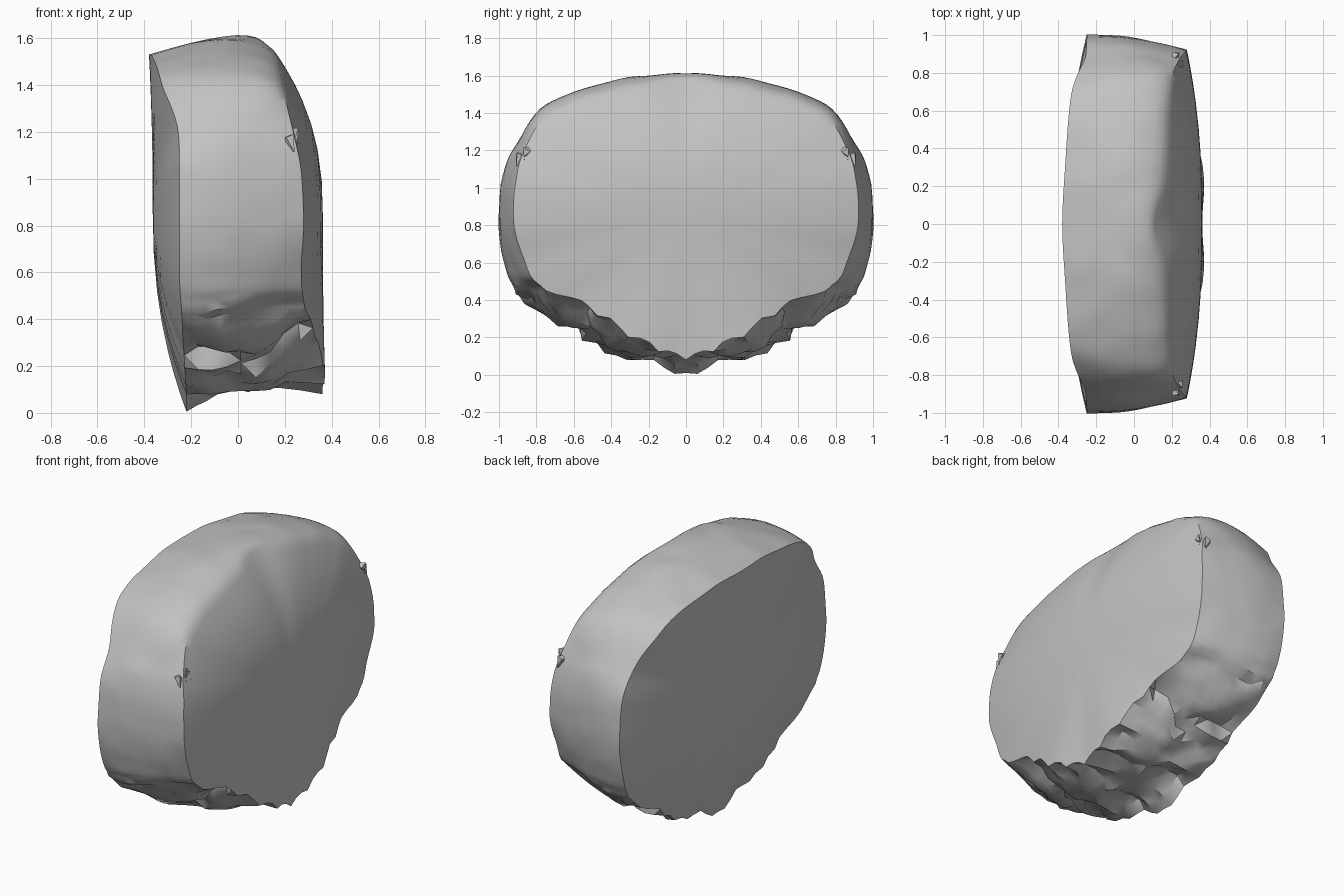
import bpy
import bmesh
import math
import random
from mathutils import Vector, noise

random.seed(4)
default_cube = bpy.data.objects.get("Cube")
if default_cube:
    bpy.data.objects.remove(default_cube)

stone = bpy.data.materials.new("stone grey")
stone.use_nodes = True
stone_colour = (0.54, 0.54, 0.54, 1)
stone.diffuse_color = stone_colour
stone.node_tree.nodes["Principled BSDF"].inputs["Base Color"].default_value = stone_colour

# Half outlines from crown to keel: right rim, middle of the band, left rim
RIGHT_RIM = [(-.38, 0, 1.53), (-.365, .3, 1.52), (-.345, .58, 1.47), (-.32, .74, 1.39),
             (-.26, .88, 1.23), (-.25, .98, 1.05), (-.25, 1, .8), (-.25, .96, .58),
             (-.24, .87, .42), (-.23, .6, .22), (-.22, .3, .08), (-.22, 0, .01)]
MIDDLE = [(-.03, 0, 1.61), (-.03, .3, 1.59), (0, .6, 1.51), (0, .78, 1.42),
          (0, .9, 1.24), (0, .97, 1.07), (0, .985, .8), (0, .95, .6),
          (0, .88, .46), (.04, .6, .25), (.04, .3, .12), (0, 0, .105)]
LEFT_RIM = [(.11, 0, 1.575), (.16, .25, 1.54), (.18, .6, 1.45), (.2, .78, 1.35),
            (.24, .87, 1.18), (.27, .91, 1.03), (.28, .92, .8), (.27, .87, .62),
            (.28, .78, .48), (.32, .53, .35), (.37, .25, .18), (.36, 0, .08)]
STEPS = 5
BAND = 9


def smooth_path(points):
    """Pass a smooth curve through the points."""
    pts = [Vector(p) for p in points]
    first, last = pts[1].copy(), pts[-2].copy()
    first.y, last.y = -first.y, -last.y
    pts = [first] + pts + [last]
    path = []
    for a, b, c, d in zip(pts, pts[1:], pts[2:], pts[3:]):
        for k in range(STEPS):
            t = k / STEPS
            path.append(b + (c - a) * t / 2 + (a - b * 2.5 + c * 2 - d / 2) * t ** 2
                        + ((b - c) * 3 + d - a) * t ** 3 / 2)
    return path + [pts[-2]]


def weather(p, edge):
    """Dent the surface slightly, and fold the underside into crags."""
    middle = Vector((p.x, 0, .85))
    outward = (p - middle).normalized()
    depth = noise.noise(p * 7) * .008
    craggy = min(1, max(0, (.5 - p.z) / .06))
    fold = abs(noise.noise(Vector((p.x * 3, p.y * 6, p.z * 8)))) * 2
    depth += craggy * (.025 - fold * .1) * (.5 if edge else 1)
    seam = min(1, p.y / .08)
    return p + outward * depth * seam


def cap_rings(rim, centre_x, power):
    """Shrink a rim towards the middle of a domed side."""
    rings = []
    for s in (0, .2, .4, .55, .7, .8, .9, .96):
        rings.append([Vector((centre_x + (p.x - centre_x) * s ** power,
                              p.y * s, .85 + (p.z - .85) * s)) for p in rim])
    return rings


# Band around the edge, bowed through the middle outline
paths = [smooth_path(p) for p in (RIGHT_RIM, MIDDLE, LEFT_RIM)]
band = []
for k in range(BAND + 1):
    t = k / BAND
    ring = []
    for a, m, b in zip(*paths):
        p = a * (1 - t) * (1 - 2 * t) + m * 4 * t * (1 - t) + b * t * (2 * t - 1)
        ring.append(weather(p, k in (0, BAND)))
    band.append(ring)
rings = cap_rings(band[0], -.364, 2.2) + band + cap_rings(band[-1], .362, 2.4)[::-1]

# Both mirrored halves of the boulder
bm = bmesh.new()
for side in (1, -1):
    grid = [[bm.verts.new((p.x, p.y * side, p.z)) for p in ring] for ring in rings]
    for r, s in zip(grid, grid[1:]):
        for i in range(len(r) - 1):
            bm.faces.new((r[i], r[i + 1], s[i + 1], s[i]))
bmesh.ops.remove_doubles(bm, verts=bm.verts, dist=.0005)
bmesh.ops.triangulate(bm, faces=bm.faces)
bmesh.ops.recalc_face_normals(bm, faces=bm.faces)


def finish(name, mesh_bm, angle):
    mesh = bpy.data.meshes.new(name)
    mesh_bm.to_mesh(mesh)
    mesh_bm.free()
    mesh.materials.append(stone)
    obj = bpy.data.objects.new(name, mesh)
    bpy.context.collection.objects.link(obj)
    bpy.ops.object.select_all(action="DESELECT")
    obj.select_set(True)
    bpy.context.view_layer.objects.active = obj
    bpy.ops.object.shade_smooth_by_angle(angle=math.radians(angle))


finish("boulder", bm, 35)

# Small broken chips bedded in the upper corners
chips = bmesh.new()
for _ in range(6):
    spot = Vector((.22, .855, 1.17)) + Vector([random.uniform(-.02, .02) for _ in range(3)])
    corners = [spot + Vector([random.uniform(-.04, .04) for _ in range(3)]) for _ in range(6)]
    for side in (1, -1):
        verts = [chips.verts.new((c.x, c.y * side, c.z)) for c in corners]
        bmesh.ops.convex_hull(chips, input=verts)
bmesh.ops.recalc_face_normals(chips, faces=chips.faces)
finish("corner_chips", chips, 10)
